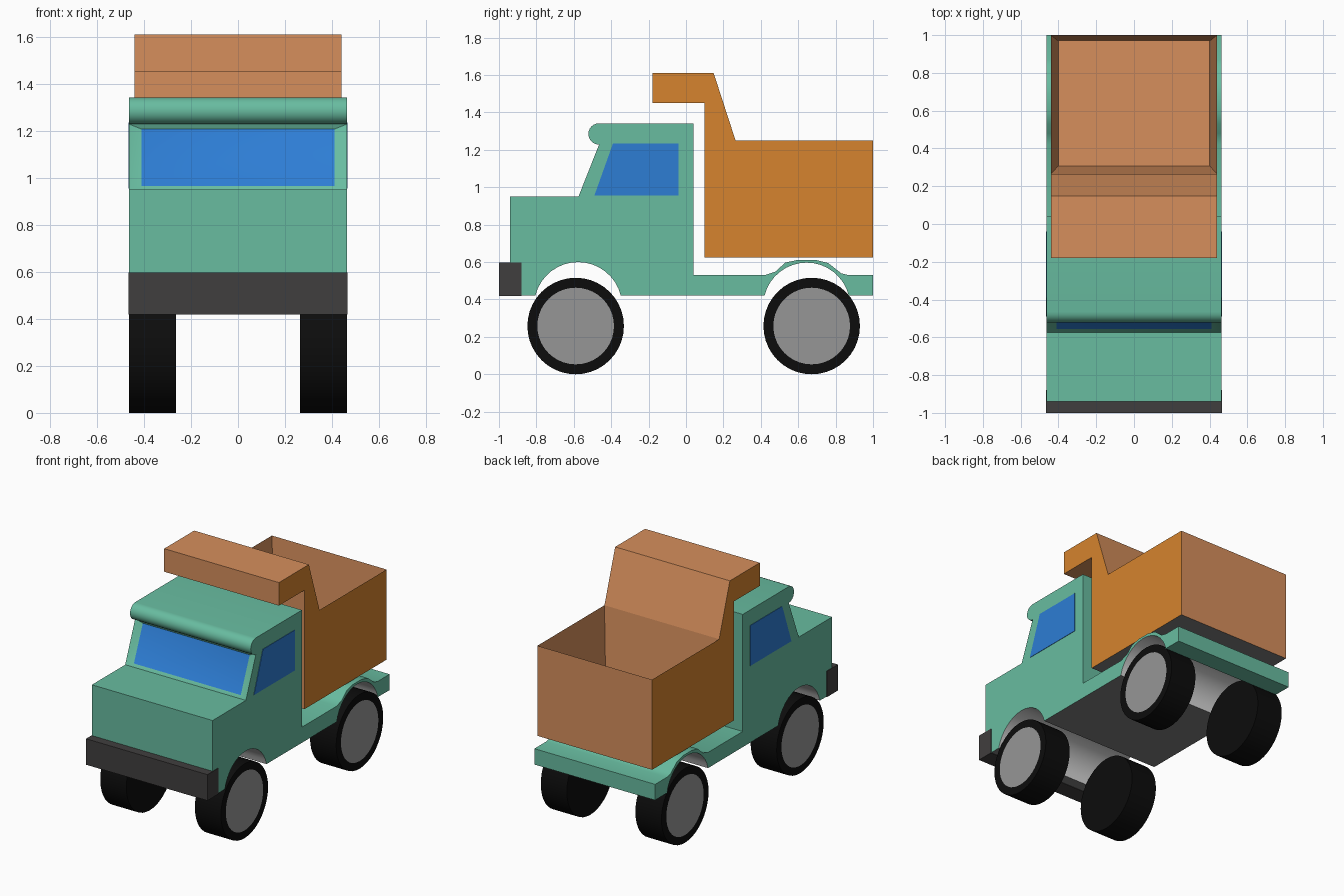
import bpy, bmesh, math
from mathutils import Matrix

if "Cube" in bpy.data.objects:
    bpy.data.objects.remove(bpy.data.objects["Cube"])


def material(name, r, g, b):
    """Flat colour from 0-255 display values, stored as linear."""
    lin = [((c / 255 + 0.055) / 1.055) ** 2.4 if c > 10 else c / 255 / 12.92 for c in (r, g, b)]
    m = bpy.data.materials.new(name)
    m.diffuse_color = (*lin, 1)
    m.use_nodes = True
    m.node_tree.nodes["Principled BSDF"].inputs["Base Color"].default_value = m.diffuse_color
    return m


GREEN = material("cab green", 104, 188, 160)
TAN = material("bed tan", 214, 143, 92)
ORANGE = material("bed side orange", 214, 132, 46)
BLUE = material("window blue", 45, 125, 212)
DARK = material("bumper charcoal", 64, 62, 62)
BLACK = material("tire black", 12, 12, 12)
GREY = material("hub grey", 150, 150, 150)
WHITE = material("arch light grey", 220, 220, 220)
UNDER = material("underside grey", 125, 125, 125)


def finish(name, bm, mats, smooth=False):
    bmesh.ops.recalc_face_normals(bm, faces=bm.faces)
    me = bpy.data.meshes.new(name)
    bm.to_mesh(me)
    bm.free()
    for m in mats:
        me.materials.append(m)
    ob = bpy.data.objects.new(name, me)
    bpy.context.collection.objects.link(ob)
    if smooth:
        bpy.ops.object.select_all(action='DESELECT')
        ob.select_set(True)
        bpy.context.view_layer.objects.active = ob
        bpy.ops.object.shade_smooth_by_angle(angle=math.radians(35))
    return ob


def prism(pts, x0, x1):
    """Extrude a (y, z) profile across x; returns bmesh and the face on each profile edge."""
    bm = bmesh.new()
    a = [bm.verts.new((x0, y, z)) for y, z in pts]
    b = [bm.verts.new((x1, y, z)) for y, z in pts]
    bm.faces.new(a)
    bm.faces.new(b[::-1])
    n = len(pts)
    edges = [bm.faces.new((a[i], a[(i + 1) % n], b[(i + 1) % n], b[i])) for i in range(n)]
    return bm, edges


def arc(cy, cz, r, a0, a1, n):
    angles = [math.radians(a0 + (a1 - a0) * i / n) for i in range(n + 1)]
    return [(cy + r * math.cos(t), cz + r * math.sin(t)) for t in angles]


# Cab and chassis: one side profile with visor roll and both wheel arches
W = 0.463
visor = arc(-0.465, 1.285, 0.057, 270, 90, 12)
front_arch = arc(-0.577, 0.365, 0.235, 166, 14, 16)
rear_arch = arc(0.645, 0.365, 0.232, 14, 166, 16)
upper = [(-0.94, 0.42), (-0.94, 0.95), (-0.575, 0.95)]
back = [(0.04, 1.342), (0.04, 0.53), (0.42, 0.53), (0.48, 0.55), (0.53, 0.597), (0.6, 0.612),
        (0.69, 0.612), (0.76, 0.595), (0.83, 0.54), (0.87, 0.53), (1.0, 0.53), (1.0, 0.42)]
pts = upper + visor + back + rear_arch + front_arch[::-1]
bm, edges = prism(pts, -W, W)
rear0 = len(upper + visor + back)
front0 = rear0 + len(rear_arch)
for i, f in enumerate(edges):
    if rear0 <= i < front0 - 1 or front0 <= i < len(pts) - 1:
        f.material_index = 2
    elif i in (front0 - 1, len(pts) - 1):
        f.material_index = 3
# Windscreen: recessed inset in the sloping cab front
screen = edges[2]
bmesh.ops.inset_individual(bm, faces=[screen], thickness=0.02)
screen.material_index = 1
for v in screen.verts:
    top = v.co.z > 1.09
    v.co = (math.copysign(0.41, v.co.x), -0.457 if top else -0.555, 1.207 if top else 0.965)
finish("cab_and_chassis", bm, [GREEN, BLUE, WHITE, UNDER], smooth=True)

# Side windows: thin plates
window = [(-0.49, 0.955), (-0.04, 0.955), (-0.04, 1.235), (-0.39, 1.235)]
for side, s in (("right", 1), ("left", -1)):
    bm, _ = prism(window, s * (W - 0.003), s * (W + 0.003))
    finish(side + "_window", bm, [BLUE])

# Front bumper
bm, _ = prism([(-1, 0.418), (-0.88, 0.418), (-0.88, 0.598), (-1, 0.598)], -0.466, 0.466)
finish("front_bumper", bm, [DARK])

# Dump bed with cab shield and hollow tub
bed = [(0.1, 0.625), (1.0, 0.625), (1.0, 1.25), (0.265, 1.25),
       (0.148, 1.61), (-0.18, 1.61), (-0.18, 1.45), (0.1, 1.45)]
bm, edges = prism(bed, -0.44, 0.44)
for f in bm.faces:
    if f not in edges:
        f.material_index = 1
edges[0].material_index = 2
tub = edges[2]
bmesh.ops.inset_individual(bm, faces=[tub], thickness=0.02)
floor = bmesh.ops.extrude_discrete_faces(bm, faces=[tub])["faces"][0]
for v in floor.verts:
    v.co = (math.copysign(0.4, v.co.x), 0.968 if v.co.y > 0.6 else 0.308, 0.7)
finish("dump_bed", bm, [TAN, ORANGE, UNDER])

# Wheels: black drum with a grey hub disc on the outer face
for end, y in (("front", -0.59), ("rear", 0.672)):
    for side, s in (("right", 1), ("left", -1)):
        bm = bmesh.new()
        place = Matrix.Translation((s * 0.363, y, 0.258)) @ Matrix.Rotation(math.pi / 2, 4, 'Y')
        bmesh.ops.create_cone(bm, cap_ends=True, segments=40, radius1=0.258, radius2=0.258,
                              depth=0.2, matrix=place)
        hub = max((f for f in bm.faces if len(f.verts) > 4),
                  key=lambda f: s * f.calc_center_median().x)
        bmesh.ops.inset_individual(bm, faces=[hub], thickness=0.053)
        hub.material_index = 1
        finish(f"{end}_{side}_wheel", bm, [BLACK, GREY], smooth=True)
